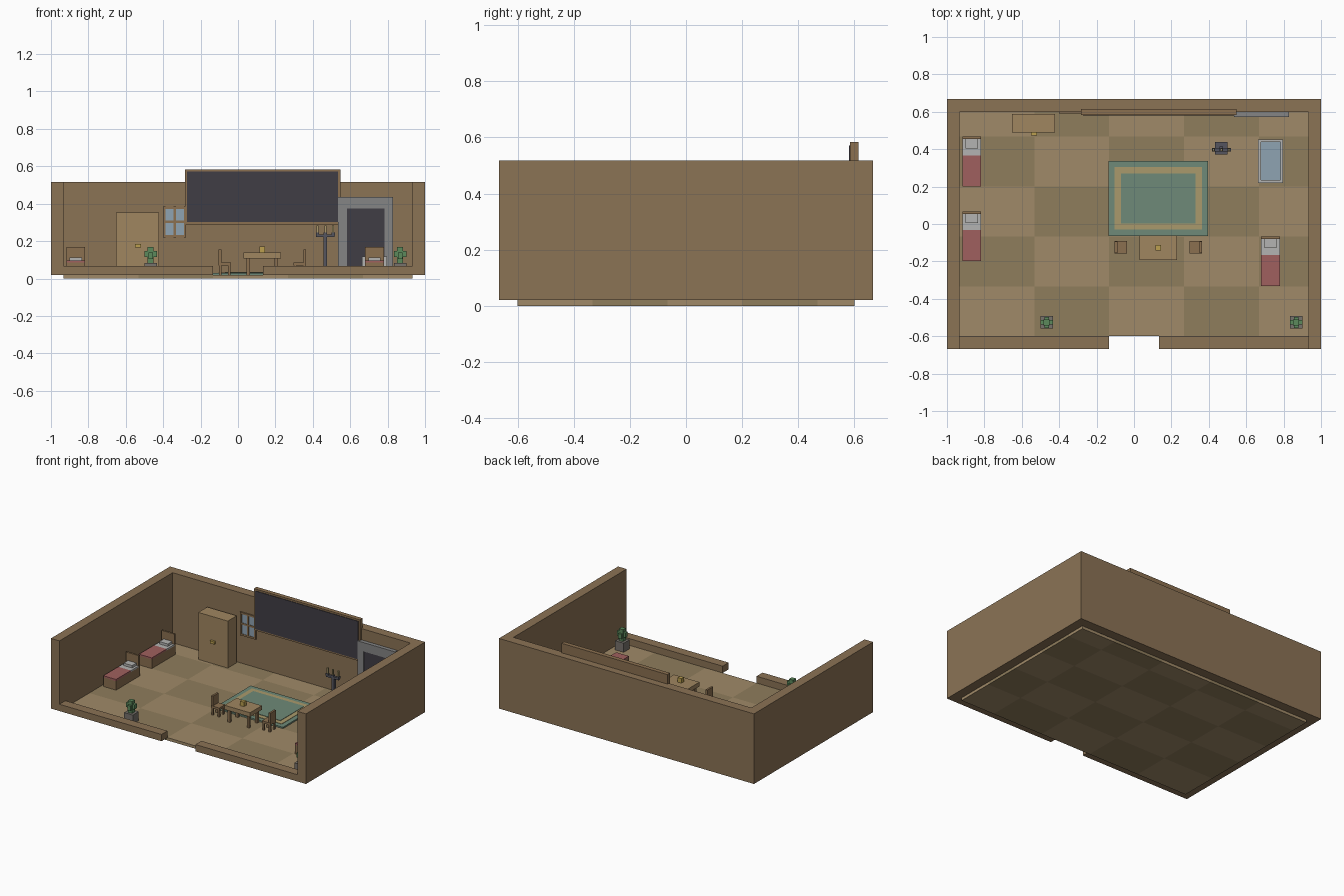
import bpy, bmesh

if "Cube" in bpy.data.objects:
    bpy.data.objects.remove(bpy.data.objects["Cube"])

F = 0.02  # floor level


def mat(name, hexcol):
    m = bpy.data.materials.new(name)
    rgb = [int(hexcol[i:i + 2], 16) / 255 for i in (0, 2, 4)]
    m.diffuse_color = [c / 12.92 if c < 0.04 else ((c + 0.055) / 1.055) ** 2.4 for c in rgb] + [1]
    m.use_nodes = True
    m.node_tree.nodes["Principled BSDF"].inputs["Base Color"].default_value = m.diffuse_color
    return m


WALL, WOOD, DARKWOOD = mat("wall", "8B7355"), mat("wood", "A08660"), mat("dark_wood", "8B7050")
LIGHT, DARK = mat("floor_light", "A08A68"), mat("floor_dark", "8F7D5C")
BLACK, STONE, IRON = mat("black", "403D45"), mat("stone", "858585"), mat("iron", "55555F")
TEAL, BEIGE, RED = mat("teal", "6F8A78"), mat("beige", "AA9A6C"), mat("red", "A0605E")
WHITE, BLUE, GREEN = mat("white", "B4B4B2"), mat("blue", "8FA3B2"), mat("green", "5C8A5C")
GOLD, POT = mat("gold", "BCA050"), mat("pot", "77726C")


def finish(name, bm, *mats):
    me = bpy.data.meshes.new(name)
    bm.to_mesh(me)
    bm.free()
    for m in mats:
        me.materials.append(m)
    ob = bpy.data.objects.new(name, me)
    bpy.context.collection.objects.link(ob)
    return ob


def box(name, x0, x1, y0, y1, z0, z1, m):
    bm = bmesh.new()
    bmesh.ops.create_cube(bm, size=1)
    for v in bm.verts:
        v.co = ((x0 + x1) / 2 + v.co.x * (x1 - x0),
                (y0 + y1) / 2 + v.co.y * (y1 - y0),
                (z0 + z1) / 2 + v.co.z * (z1 - z0))
    return finish(name, bm, m)


def cbox(name, cx, cy, w, d, z0, z1, m):
    return box(name, cx - w / 2, cx + w / 2, cy - d / 2, cy + d / 2, z0, z1, m)


# Floor slab, cut into two-tone tiles
bm = bmesh.new()
bmesh.ops.create_cube(bm, size=1)
for v in bm.verts:
    v.co = (v.co.x * 1.867, v.co.y * 1.2, F / 2 + v.co.z * F)
cuts = [((-0.533 + 0.4 * i, 0, 0), (1, 0, 0)) for i in range(4)]
cuts += [((0, -0.333 + 0.267 * i, 0), (0, 1, 0)) for i in range(4)]
for co, no in cuts:
    bmesh.ops.bisect_plane(bm, geom=bm.verts[:] + bm.edges[:] + bm.faces[:], plane_co=co, plane_no=no)
for f in bm.faces:
    c = f.calc_center_median()
    f.material_index = (int((c.x + 0.934) / 0.4) + int((c.y + 0.601) / 0.267)) % 2
finish("floor", bm, LIGHT, DARK)

# Walls, low at the front with a doorway
for n, s in (("left", -1), ("right", 1)):
    a, b = sorted((s * 0.933, s))
    box(n + "_wall", a, b, -0.667, 0.667, F, 0.517, WALL)
    a, b = sorted((s * 0.133, s * 0.933))
    box(n + "_front_wall", a, b, -0.667, -0.6, F, 0.068, WALL)
box("back_wall", -0.933, 0.933, 0.6, 0.667, F, 0.517, WALL)

# Large dark board on the back wall
box("board_frame", -0.284, 0.547, 0.584, 0.615, 0.29, 0.584, DARKWOOD)
box("board_panel", -0.272, 0.535, 0.58, 0.59, 0.302, 0.572, BLACK)

# Window
box("window_glass", -0.393, -0.283, 0.595, 0.602, 0.228, 0.378, BLUE)
for x in (-0.4, -0.345, -0.29):
    box("window_upright", x, x + 0.013, 0.591, 0.601, 0.22, 0.385, DARKWOOD)
for z in (0.22, 0.298, 0.372):
    box("window_rail", -0.4, -0.277, 0.592, 0.601, z, z + 0.013, DARKWOOD)

# Fireplace
box("fireplace_left_jamb", 0.535, 0.583, 0.573, 0.605, F, 0.374, STONE)
box("fireplace_right_jamb", 0.784, 0.83, 0.573, 0.605, F, 0.374, STONE)
box("fireplace_lintel", 0.535, 0.83, 0.573, 0.605, 0.374, 0.437, STONE)
box("fireplace_opening", 0.58, 0.787, 0.58, 0.603, F, 0.378, BLACK)

# Wardrobe
box("wardrobe", -0.653, -0.422, 0.488, 0.588, F, 0.353, WOOD)
box("wardrobe_handle", -0.552, -0.518, 0.473, 0.49, 0.167, 0.185, GOLD)

# Rug with inlaid border
cbox("rug", 0.13, 0.137, 0.533, 0.4, F, 0.03, TEAL)
cbox("rug_border", 0.13, 0.137, 0.467, 0.333, 0.025, 0.0325, BEIGE)
cbox("rug_centre", 0.13, 0.137, 0.4, 0.267, 0.03, 0.035, TEAL)


def legs(name, cx, cy, dx, dy, t, top):
    for sx in (-1, 1):
        for sy in (-1, 1):
            cbox(name, cx + sx * dx, cy + sy * dy, t, t, F, top, DARKWOOD)


# Table and two chairs
cbox("table_top", 0.13, -0.127, 0.2, 0.133, 0.108, 0.138, WOOD)
legs("table_leg", 0.13, -0.127, 0.075, 0.045, 0.018, 0.11)
cbox("table_box", 0.13, -0.127, 0.03, 0.028, 0.136, 0.17, GOLD)
for cx, s in ((-0.07, -1), (0.33, 1)):
    cbox("chair_seat", cx, -0.124, 0.066, 0.066, 0.07, 0.086, DARKWOOD)
    cbox("chair_back", cx + s * 0.026, -0.124, 0.014, 0.062, 0.08, 0.155, DARKWOOD)
    legs("chair_leg", cx, -0.124, 0.024, 0.024, 0.013, 0.072)

# Beds
for cx, top in ((-0.867, 0.467), (-0.867, 0.067), (0.73, -0.066)):
    cbox("bed_base", cx, top - 0.133, 0.1, 0.266, F, 0.085, DARKWOOD)
    box("bed_headboard", cx - 0.05, cx + 0.05, top - 0.013, top, F, 0.168, DARKWOOD)
    box("bed_sheet", cx - 0.05, cx + 0.05, top - 0.1, top - 0.012, 0.083, 0.095, WHITE)
    box("bed_blanket", cx - 0.05, cx + 0.05, top - 0.266, top - 0.1, 0.083, 0.096, RED)
    box("bed_pillow", cx - 0.033, cx + 0.033, top - 0.062, top - 0.013, 0.09, 0.112, WHITE)

# Bathtub
box("tub_floor", 0.663, 0.797, 0.22, 0.453, F, 0.035, WHITE)
for x in (0.663, 0.782):
    box("tub_side", x, x + 0.015, 0.22, 0.453, 0.035, 0.118, WHITE)
for y in (0.22, 0.438):
    box("tub_end", 0.678, 0.782, y, y + 0.015, 0.035, 0.118, WHITE)
box("tub_water", 0.676, 0.784, 0.233, 0.44, 0.034, 0.108, BLUE)

# Candle stand
cx, cy = 0.467, 0.405
cbox("candle_stand_base", cx, cy, 0.066, 0.066, F, 0.036, IRON)
cbox("candle_stand_pole", cx, cy, 0.02, 0.02, 0.03, 0.23, IRON)
cbox("candle_stand_arm", cx, cy - 0.008, 0.1, 0.018, 0.222, 0.236, IRON)
for dx in (-0.042, 0, 0.042):
    cbox("candle_cup", cx + dx, cy - 0.008, 0.018, 0.018, 0.23, 0.246, IRON)
    cbox("candle", cx + dx, cy - 0.008, 0.011, 0.011, 0.24, 0.284, BEIGE)

# Potted plants
for cx in (-0.467, 0.867):
    cy = -0.526
    cbox("plant_pot", cx, cy, 0.067, 0.067, F, 0.084, POT)
    cbox("plant_stem", cx, cy, 0.032, 0.032, 0.08, 0.168, GREEN)
    cbox("plant_leaves_wide", cx, cy, 0.066, 0.024, 0.115, 0.148, GREEN)
    cbox("plant_leaves_deep", cx, cy, 0.024, 0.06, 0.105, 0.14, GREEN)
